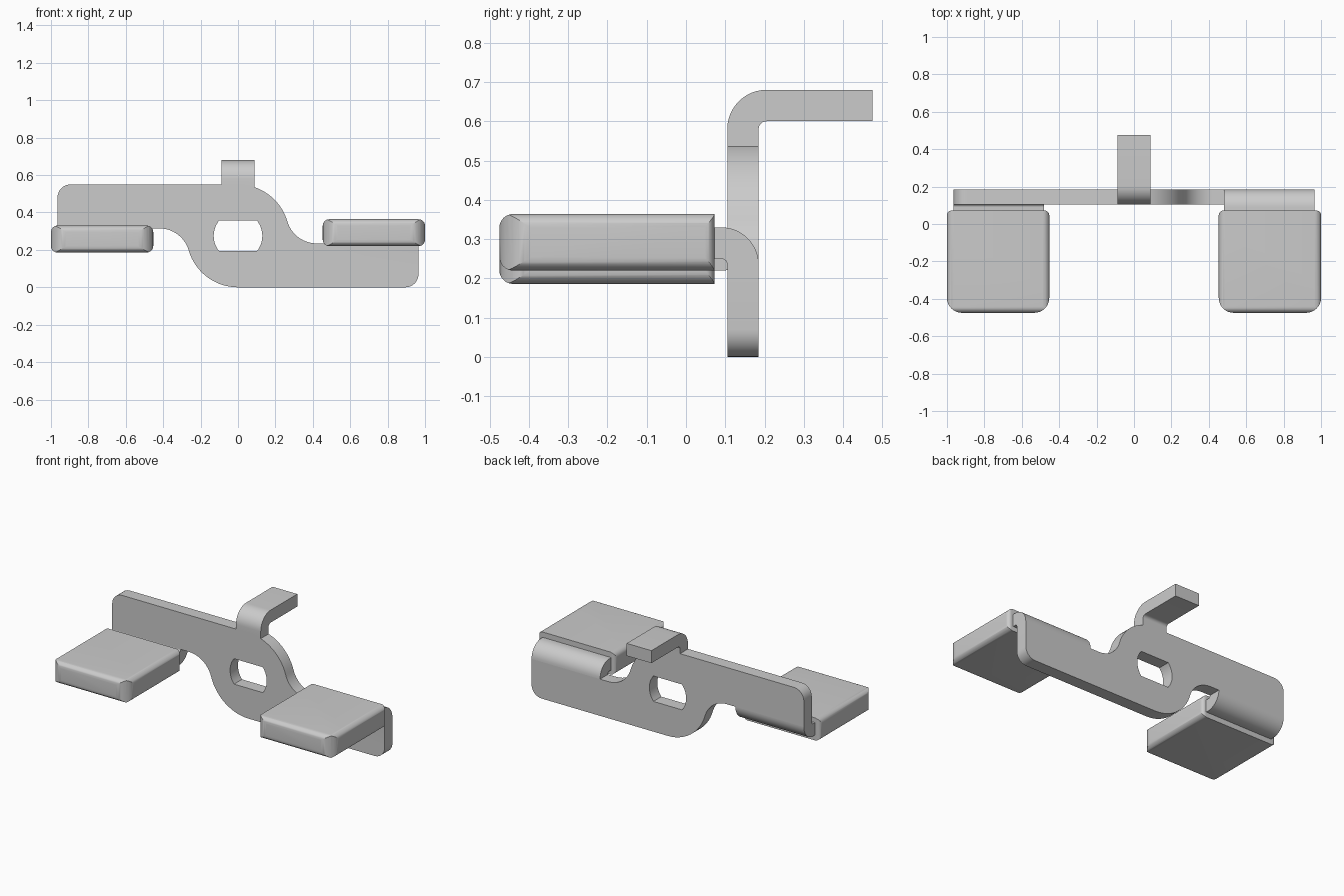
import bpy, bmesh
from math import sin, cos, pi, radians, atan2, hypot
from mathutils import Vector, Matrix

cube = bpy.data.objects.get("Cube")
if cube:
    bpy.data.objects.remove(cube)

MID = 0.275                   # height of the half-turn axis
BACK, FRONT = 0.185, 0.105    # faces of the sheet metal
ARM_TOP, ARM_END, BEND_START = 0.235, 0.965, 0.48


def arc(cx, cz, r, start, end, steps=14):
    return [(cx + r * cos(start + (end - start) * i / steps),
             cz + r * sin(start + (end - start) * i / steps)) for i in range(steps + 1)]


def fillet(corners, steps=8):
    """Round each right-angled corner (u, v, radius) of a closed profile."""
    out = []
    for i, (u, v, r) in enumerate(corners):
        p = Vector((u, v))
        if not r:
            out.append((u, v))
            continue
        a = (Vector(corners[i - 1][:2]) - p).normalized()
        b = (Vector(corners[(i + 1) % len(corners)][:2]) - p).normalized()
        for k in range(steps + 1):
            t = pi / 2 * k / steps
            out.append(tuple(p + r * ((1 - sin(t)) * a + (1 - cos(t)) * b)))
    return out


def extrude(name, profile, axis, lo, hi):
    """Extrude a 2D profile along the given axis into a closed solid."""
    place = {"x": lambda u, v: (lo, u, v),
             "y": lambda u, v: (u, lo, v),
             "z": lambda u, v: (u, v, lo)}[axis]
    bm = bmesh.new()
    face = bm.faces.new([bm.verts.new(place(u, v)) for u, v in profile])
    moved = bmesh.ops.extrude_face_region(bm, geom=[face])["geom"]
    shift = Vector([(hi - lo) * (axis == c) for c in "xyz"])
    bmesh.ops.translate(bm, vec=shift, verts=[g for g in moved if isinstance(g, bmesh.types.BMVert)])
    bmesh.ops.recalc_face_normals(bm, faces=bm.faces)
    mesh = bpy.data.meshes.new(name)
    bm.to_mesh(mesh)
    bm.free()
    obj = bpy.data.objects.new(name, mesh)
    bpy.context.collection.objects.link(obj)
    return obj


def activate(obj):
    bpy.ops.object.select_all(action="DESELECT")
    obj.select_set(True)
    bpy.context.view_layer.objects.active = obj


def combine(obj, other, operation):
    mod = obj.modifiers.new(operation.title(), "BOOLEAN")
    mod.operation, mod.solver, mod.object = operation, "EXACT", other
    activate(obj)
    bpy.ops.object.modifier_apply(modifier=mod.name)
    bpy.data.objects.remove(other)


def half_turn(obj, name):
    """Copy a part, turned half round the central front-to-back axis."""
    copy = obj.copy()
    copy.data = obj.data.copy()
    copy.name = name
    axis = Matrix.Translation((0, 0, MID))
    copy.data.transform(axis @ Matrix.Rotation(pi, 4, "Y") @ axis.inverted())
    bpy.context.collection.objects.link(copy)
    return copy


def smooth(obj):
    activate(obj)
    bpy.ops.object.shade_smooth_by_angle(angle=radians(25))


# S-shaped plate: round hub, concave fillet and arm, repeated by a half turn
hub, cove = MID, 0.1625
cx, cz = 0.42, ARM_TOP + cove - MID
touch = atan2(cz, cx)
half = arc(0, 0, hub, pi / 2, touch)
half += arc(cx, cz, cove, pi + touch, 1.5 * pi)[1:]
half += [(BEND_START, ARM_TOP - MID), (ARM_END, ARM_TOP - MID)]
half += arc(ARM_END - 0.07, 0.07 - MID, 0.07, 0, -pi / 2, 8)
outline = half + [(-x, -z) for x, z in half]
bracket = extrude("bracket", [(x, z + MID) for x, z in outline], "y", FRONT, BACK)

# Hub hole with flat top and bottom
flat = atan2(0.082, hypot(0.102, 0))
hole = arc(0, MID, 0.13, -flat, flat) + arc(0, MID, 0.13, pi - flat, pi + flat)
combine(bracket, extrude("hole_cutter", hole, "y", 0, 0.3), "DIFFERENCE")

# Arm flanges folded forward into the pads
flange = fillet([(BACK, ARM_TOP, 0), (BACK, 0.33, 0.095), (0, 0.33, 0),
                 (0, 0.25, 0), (FRONT, 0.25, 0.015), (FRONT, ARM_TOP, 0)], 12)
left_flange = extrude("left_flange", flange, "x", BEND_START, ARM_END)
right_flange = half_turn(left_flange, "right_flange")

# Top tab folded backward
hook = fillet([(FRONT, 0.535, 0), (FRONT, 0.68, 0.1), (0.475, 0.68, 0),
               (0.475, 0.6, 0), (BACK, 0.6, 0.02), (BACK, 0.535, 0)], 12)
top_tab = extrude("top_tab", hook, "x", -0.0875, 0.0875)
for part in (left_flange, right_flange, top_tab):
    combine(bracket, part, "UNION")
smooth(bracket)

# Pads: the overlap of a plan, a front and a side profile
x0, x1, y0, y1, z0, z1 = 0.453, 1, -0.475, 0.072, 0.22, 0.364
r = 0.035
plan = fillet([(x0, y0, 0.08), (x1, y0, 0.08), (x1, y1, 0.025), (x0, y1, 0.025)])
face = fillet([(x0, z0, r), (x1, z0, r), (x1, z1, r), (x0, z1, r)])
side = fillet([(y0, z0, r), (y1, z0, 0), (y1, z1, 0), (y0, z1, r)])
left_pad = extrude("left_pad", plan, "z", 0, 0.6)
combine(left_pad, extrude("face_cutter", face, "y", -0.6, 0.2), "INTERSECT")
combine(left_pad, extrude("side_cutter", side, "x", 0.3, 1.2), "INTERSECT")
smooth(left_pad)
half_turn(left_pad, "right_pad")
